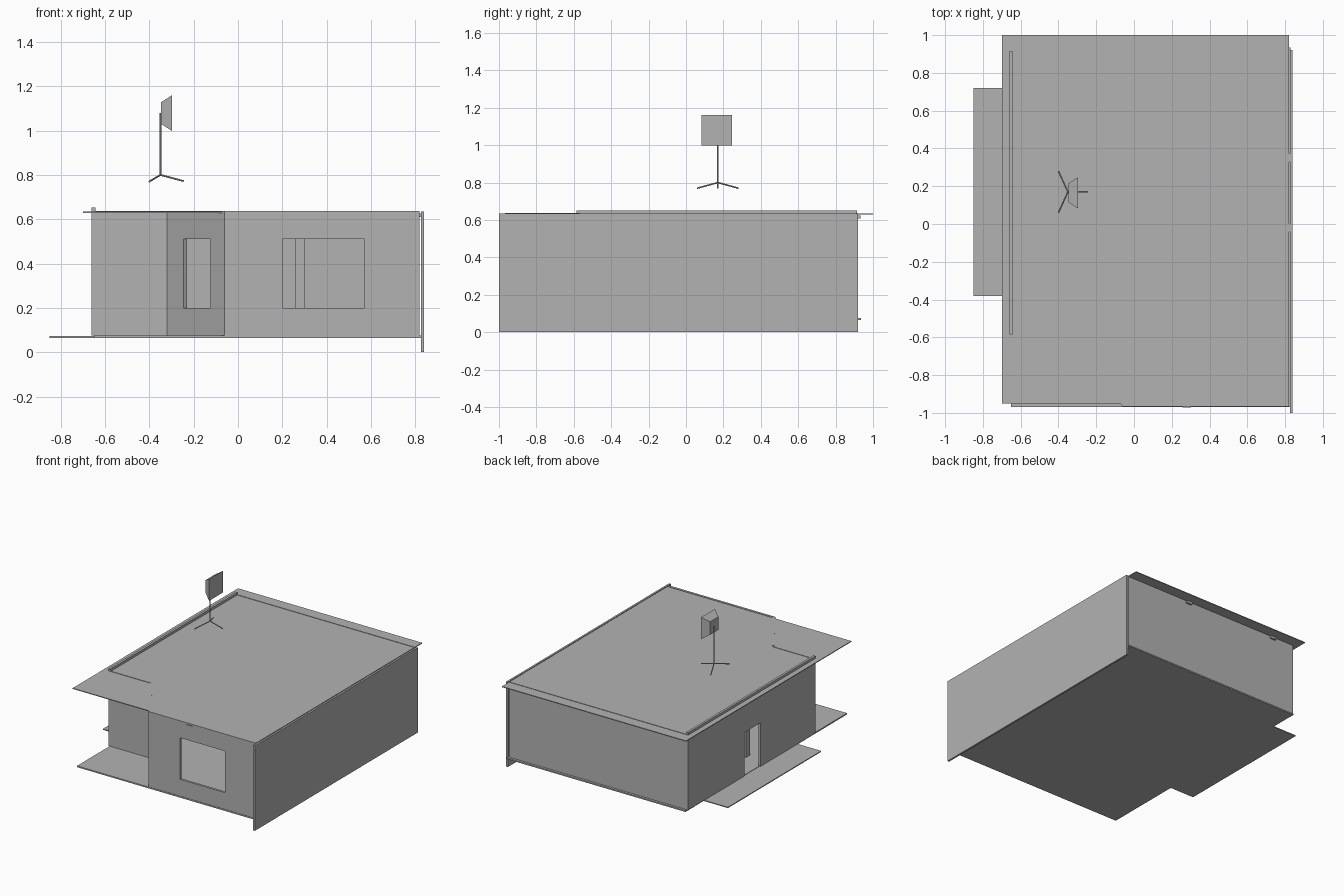
import bpy
import bmesh
from math import atan2
from mathutils import Vector, Matrix

if "Cube" in bpy.data.objects:
    bpy.data.objects.remove(bpy.data.objects["Cube"])

GREY = (0.45, 0.45, 0.45, 1)
grey = bpy.data.materials.new("plain grey")
grey.use_nodes = True
grey.diffuse_color = GREY
grey.node_tree.nodes["Principled BSDF"].inputs["Base Color"].default_value = GREY


def finish(name, bm):
    mesh = bpy.data.meshes.new(name)
    bm.to_mesh(mesh)
    bm.free()
    mesh.materials.append(grey)
    obj = bpy.data.objects.new(name, mesh)
    bpy.context.collection.objects.link(obj)
    return obj


def add_box(bm, lo, hi, frame=Matrix()):
    lo, hi = Vector(lo), Vector(hi)
    size = Matrix.Diagonal((hi - lo).to_4d())
    bmesh.ops.create_cube(bm, size=1, matrix=frame @ Matrix.Translation((lo + hi) / 2) @ size)


def box(name, lo, hi):
    bm = bmesh.new()
    add_box(bm, lo, hi)
    return finish(name, bm)


def rod(name, a, b, radius):
    a, b = Vector(a), Vector(b)
    d = b - a
    frame = Matrix.Translation((a + b) / 2) @ d.to_track_quat("Z", "Y").to_matrix().to_4x4()
    bm = bmesh.new()
    bmesh.ops.create_cone(bm, cap_ends=True, segments=8, radius1=radius,
                          radius2=radius, depth=d.length, matrix=frame)
    return finish(name, bm)


BASE, TOP, THICK = 0.075, 0.637, 0.017


def wall(name, p, q, top=TOP, hole=None):
    """Wall whose outer face runs from p to q, with an optional opening."""
    d = Vector(q) - Vector(p)
    frame = Matrix.Translation((*p, 0)) @ Matrix.Rotation(atan2(d.y, d.x), 4, "Z")
    length = d.length
    bm = bmesh.new()
    if hole:
        u0, u1, h0, h1 = hole
        add_box(bm, (0, 0, BASE), (u0, THICK, top), frame)
        add_box(bm, (u1, 0, BASE), (length, THICK, top), frame)
        add_box(bm, (u0, 0, h1), (u1, THICK, top), frame)
        if h0 > BASE:
            add_box(bm, (u0, 0, BASE), (u1, THICK, h0), frame)
    else:
        add_box(bm, (0, 0, BASE), (length, THICK, top), frame)
    return finish(name, bm)


# Floor, terrace and roof slabs
box("floor_slab", (-0.65, -0.97, 0.065), (0.828, 0.935, BASE))
box("terrace_slab", (-0.85, -0.38, 0.065), (-0.65, 0.72, 0.072))
box("roof_slab", (-0.7, -0.95, 0.628), (0.82, 1.0, 0.634))

# Outer walls
wall("left_parapet_wall", (-0.66, 0.915), (-0.66, -0.585), 0.652, (0.662, 0.852, BASE, 0.4))
wall("porch_wall", (-0.66, -0.585), (-0.32, -0.585))
wall("angled_wall", (-0.32, -0.585), (-0.06, -0.967), hole=(0.133, 0.347, 0.2, 0.51))
wall("front_wall", (-0.06, -0.967), (0.82, -0.967), hole=(0.26, 0.63, 0.2, 0.51))
box("back_wall", (-0.66, 0.908, BASE), (0.82, 0.918, TOP))
box("side_panel", (0.826, -1.0, 0.0), (0.84, 0.92, 0.634))

# Ceiling beams and the columns below their crossings
beam_x = {"left": (-0.475, -0.59), "right": (0.28, -0.972)}
beam_y = {"front": -0.02, "back": 0.35}
for side, (x, y0) in beam_x.items():
    box(side + "_long_beam", (x - 0.023, y0, 0.608), (x + 0.023, 0.932, 0.625))
    for end, y in beam_y.items():
        box(f"{end}_{side}_column", (x - 0.023, y - 0.023, BASE), (x + 0.023, y + 0.023, 0.608))
for end, y in beam_y.items():
    box(end + "_cross_beam", (-0.643, y - 0.023, 0.61), (0.826, y + 0.023, 0.627))

# Lamp on a tripod
hub = (-0.35, 0.17, 0.8)
rod("lamp_pole", hub, (-0.35, 0.17, 1.08), 0.004)
for i, foot in enumerate([(-0.4, 0.28, 0.77), (-0.4, 0.06, 0.77), (-0.245, 0.17, 0.772)]):
    rod(f"lamp_foot_{i + 1}", hub, foot, 0.004)

# Flared lamp head: a box whose back end is narrowed
head = bmesh.new()
add_box(head, (-0.348, 0.083, 0.998), (-0.297, 0.247, 1.16))
for v in head.verts:
    if v.co.x < -0.32:
        v.co.y = 0.165 + (v.co.y - 0.165) * 0.6
        v.co.z = 1.079 + (v.co.z - 1.079) * 0.6
finish("lamp_head", head)
